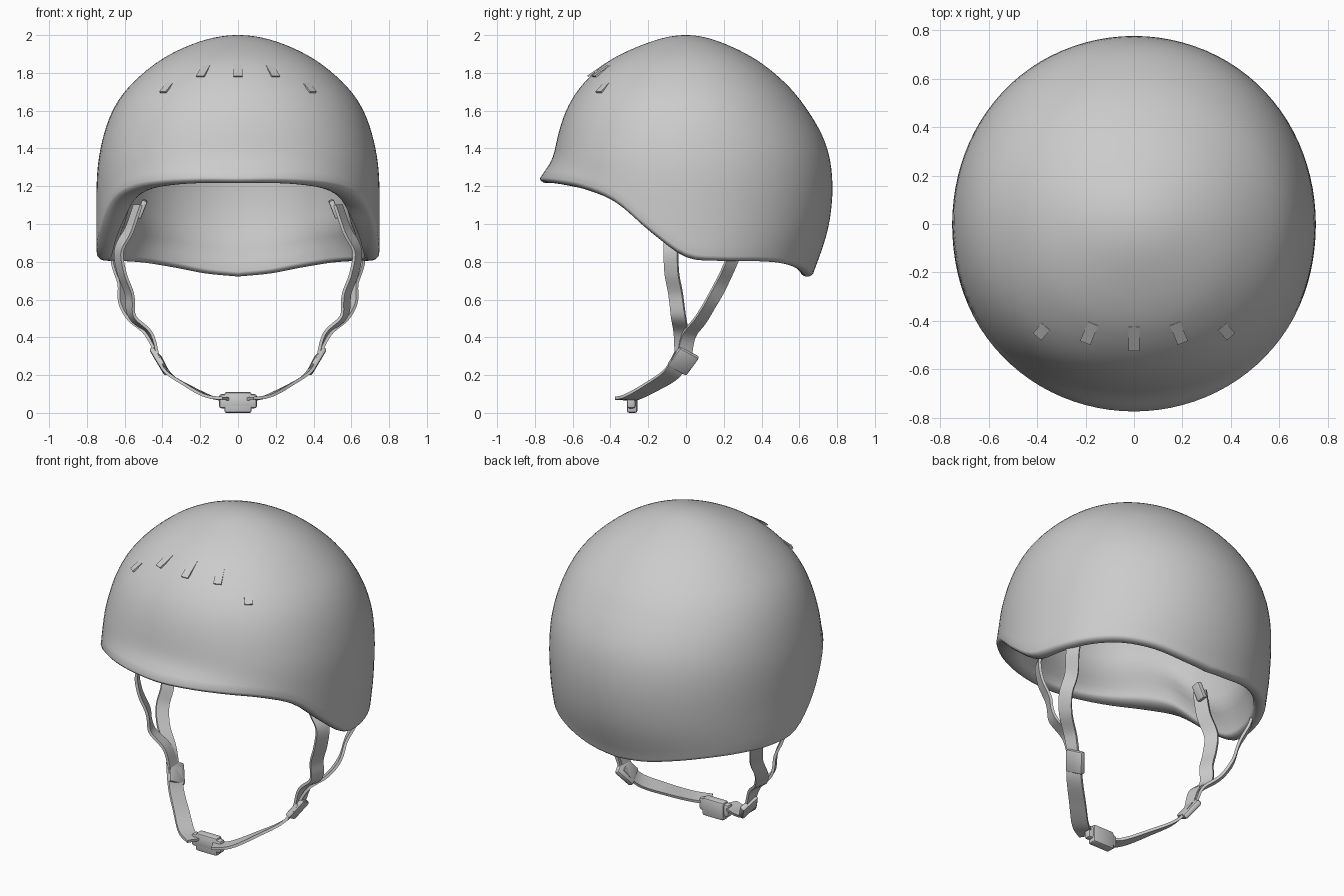
import bpy, bmesh, math
from mathutils import Vector, Matrix

cube = bpy.data.objects.get("Cube")
if cube:
    bpy.data.objects.remove(cube, do_unlink=True)

GREY = (0.6, 0.6, 0.6, 1)
mat = bpy.data.materials.new("plain grey")
mat.use_nodes = True
mat.diffuse_color = GREY
bsdf = next(n for n in mat.node_tree.nodes if n.type == 'BSDF_PRINCIPLED')
bsdf.inputs["Base Color"].default_value = GREY


def finish(name, bm, angle=40):
    bmesh.ops.recalc_face_normals(bm, faces=bm.faces)
    me = bpy.data.meshes.new(name)
    bm.to_mesh(me)
    bm.free()
    me.materials.append(mat)
    ob = bpy.data.objects.new(name, me)
    bpy.context.collection.objects.link(ob)
    bpy.ops.object.select_all(action='DESELECT')
    ob.select_set(True)
    bpy.context.view_layer.objects.active = ob
    bpy.ops.object.shade_smooth_by_angle(angle=math.radians(angle))


def spline(pts, u):
    """Catmull-Rom through evenly spaced values; u counts in segments."""
    i = min(max(int(u), 0), len(pts) - 2)
    t = u - i
    b, c = pts[i], pts[i + 1]
    a = pts[i - 1] if i else b * 2 - c
    d = pts[i + 2] if i + 2 < len(pts) else c * 2 - b
    return (b * 2 + (c - a) * t + (a * 2 - b * 5 + c * 4 - d) * t * t
            + (b * 3 - a - c * 3 + d) * t ** 3) * 0.5


# Dome radii at even steps of q, where z = 2 - q*q
STEP = 0.2
BACK = [0, .19, .415, .617, .758, .757, .61]
FRONT = [0, .20, .44, .615, .70, .73, .74]
SIDE = [0, .22, .45, .642, .735, .75, .74]
# Rim height every 15 degrees from the back round to the front
RIM = [.722, .738, .77, .795, .804, .805, .825, .955, 1.105, 1.175, 1.205, 1.217, 1.217]


def degrees_from_back(a):
    return abs((math.degrees(a) + 180) % 360 - 180)


def rim_height(a):
    return spline(RIM, degrees_from_back(a) / 15)


def radius(a, z):
    """Outer radius at azimuth a (0 = back), full at the corners, flared at the brim."""
    q = math.sqrt(max(2 - z, 0))
    c, s = math.cos(a), math.sin(a)
    end = spline(BACK if c > 0 else FRONT, q / STEP)
    r = 1 / math.sqrt((c / end) ** 2 + (s / spline(SIDE, q / STEP)) ** 2)
    r += (.006 if c > 0 else .024) * math.sin(2 * a) ** 2 * min(q / .8, 1) ** 2
    h = z - rim_height(a)
    return r + 0.063 * max(0, -c) ** 4 * math.exp(-(h / .085) ** 2)


def point(a, r, z):
    return Vector((r * math.sin(a), r * math.cos(a), z))


# Shell: outer dome, rounded rim and thick inner lining in one surface
SEG, ROWS = 96, 40
bm = bmesh.new()
columns = []
for k in range(SEG):
    a = 2 * math.pi * k / SEG
    # The rim is thickest and roundest where it sweeps up beside the temples
    temple = math.exp(-((degrees_from_back(a) - 125) / 28) ** 2)
    edge = .07 + .07 * temple
    depth = .025 + .015 * temple
    low = rim_height(a) + depth
    qmax = math.sqrt(2 - low)
    zs = [2 - (qmax * i / ROWS) ** 2 for i in range(1, ROWS + 1)]
    path = [(radius(a, z), z) for z in zs]
    r0 = radius(a, low)
    for j in range(1, 10):
        t = math.pi * j / 10
        path.append((r0 - edge / 2 * (1 - math.cos(t)), low - depth * math.sin(t)))
    padding = .03 + .04 * math.sin(a) ** 2
    for i, z in reversed(list(enumerate(zs, 1))):
        f = i / ROWS
        grow = min((z - low) / 0.18, 1)
        thick = edge + padding * grow * grow * (3 - 2 * grow)
        path.append((max(radius(a, z) - thick * min(1, f * 2.5), .004 * i),
                     z - .09 * (1 - f)))
    columns.append([bm.verts.new(point(a, r, z)) for r, z in path])
top, inner_top = bm.verts.new((0, 0, 2)), bm.verts.new((0, 0, 1.91))
for c0, c1 in zip(columns, columns[1:] + columns[:1]):
    bm.faces.new((top, c0[0], c1[0]))
    bm.faces.new((inner_top, c1[-1], c0[-1]))
    for i in range(len(c0) - 1):
        bm.faces.new((c0[i], c0[i + 1], c1[i + 1], c1[i]))
finish("helmet_shell", bm, 60)


# Five raised tabs across the brow
def brow_tab(name, a, q0, q1, width):
    bm = bmesh.new()
    rings = []
    for f in (0, 1):
        z = 2 - (q0 + (q1 - q0) * f) ** 2
        out = Vector((math.sin(a) * .7, math.cos(a) * .7, .7))
        across = Vector((math.cos(a), -math.sin(a), 0)) * width / 2
        base = point(a, radius(a, z), z)
        hi, lo = base + out * (.001 + .013 * f), base + out * (.012 * f - .008)
        rings.append([bm.verts.new(p) for p in
                      (hi - across, hi + across, lo + across, lo - across)])
    a0, a1 = rings
    for i in range(4):
        j = (i + 1) % 4
        bm.faces.new((a0[i], a0[j], a1[j], a1[i]))
    bm.faces.new(a0)
    bm.faces.new(a1)
    finish(name, bm, 20)


brow_tab("brow_tab_middle", math.pi, .385, .475, .045)
for s, side in ((1, "left"), (-1, "right")):
    brow_tab("brow_tab_inner_" + side, math.pi - s * .39, .40, .475, .045)
    brow_tab("brow_tab_outer_" + side, math.pi - s * .71, .505, .555, .045)


# Webbing: flat ribbon facing away from the head, twisted to front or rear
def ribbon(name, pts, width, twist, thick=.016, per=6):
    pts = [Vector(p) for p in pts]
    n = (len(pts) - 1) * per
    line = [spline(pts, i / per) for i in range(n + 1)]
    bm = bmesh.new()
    rings = []
    for i, p in enumerate(line):
        t = (line[min(i + 1, n)] - line[max(i - 1, 0)]).normalized()
        turn = twist * min(max((p.z - .32) / .25, 0), 1)
        face = Vector((p.x, turn * abs(p.x), min(p.z - .7, 0)))
        w = t.cross(face).normalized()
        nrm = w.cross(t).normalized() * thick / 2
        w *= width / 2
        rings.append([bm.verts.new(v) for v in
                      (p - w - nrm, p + w - nrm, p + w + nrm, p - w + nrm)])
    for r0, r1 in zip(rings, rings[1:]):
        for i in range(4):
            j = (i + 1) % 4
            bm.faces.new((r0[i], r0[j], r1[j], r1[i]))
    bm.faces.new(rings[0])
    bm.faces.new(rings[-1])
    finish(name, bm)


def block(name, centre, along, normal, size, bevel=.012):
    """Bevelled box: size is length along, width across, thickness."""
    x = Vector(along).normalized()
    y = Vector(normal).cross(x).normalized()
    z = x.cross(y)
    m = Matrix((x, y, z)).transposed().to_4x4()
    bm = bmesh.new()
    bmesh.ops.create_cube(bm, size=1)
    bmesh.ops.scale(bm, vec=size, verts=bm.verts)
    bmesh.ops.bevel(bm, geom=bm.edges[:], offset=bevel, segments=2,
                    affect='EDGES', profile=.5)
    bmesh.ops.transform(bm, matrix=Matrix.Translation(centre) @ m, verts=bm.verts)
    finish(name, bm)


FRONT_STRAP = [(.53, -.06, 1.10), (.575, -.08, .97), (.63, -.08, .86), (.615, -.075, .74),
               (.575, -.055, .63), (.56, -.04, .51), (.465, -.025, .42), (.42, -.02, .29)]
REAR_STRAP = [(.64, .29, .95), (.645, .24, .80), (.61, .185, .68), (.605, .13, .58),
              (.56, .075, .49), (.475, .015, .41), (.425, -.01, .29)]
CHIN_STRAP = [(.425, -.015, .31), (.37, -.075, .21), (.26, -.18, .14),
              (.15, -.285, .085), (.06, -.335, .075)]

for s, side in ((1, "left"), (-1, "right")):
    flip = lambda pts: [(p[0] * s, p[1], p[2]) for p in pts]
    ribbon("front_strap_" + side, flip(FRONT_STRAP), .08, -.5)
    ribbon("rear_strap_" + side, flip(REAR_STRAP), .075, .8)
    ribbon("chin_strap_" + side, flip(CHIN_STRAP), .095, 0)
    block("side_buckle_" + side, (.415 * s, -.015, .275), (.45 * s, .55, .75),
          (.85 * s, 0, -.5), (.13, .12, .035))
    block("strap_anchor_" + side, (.51 * s, -.04, 1.08), (.35 * s, .1, -.9),
          (s, 0, .35), (.10, .06, .03), .008)

# Upright chin buckle: wide body with a taller centre
block("chin_buckle_body", (0, -.29, .062), (1, 0, 0), (0, -1, 0), (.20, .075, .045))
block("chin_buckle_centre", (0, -.285, .055), (1, 0, 0), (0, -1, 0), (.145, .11, .055))
